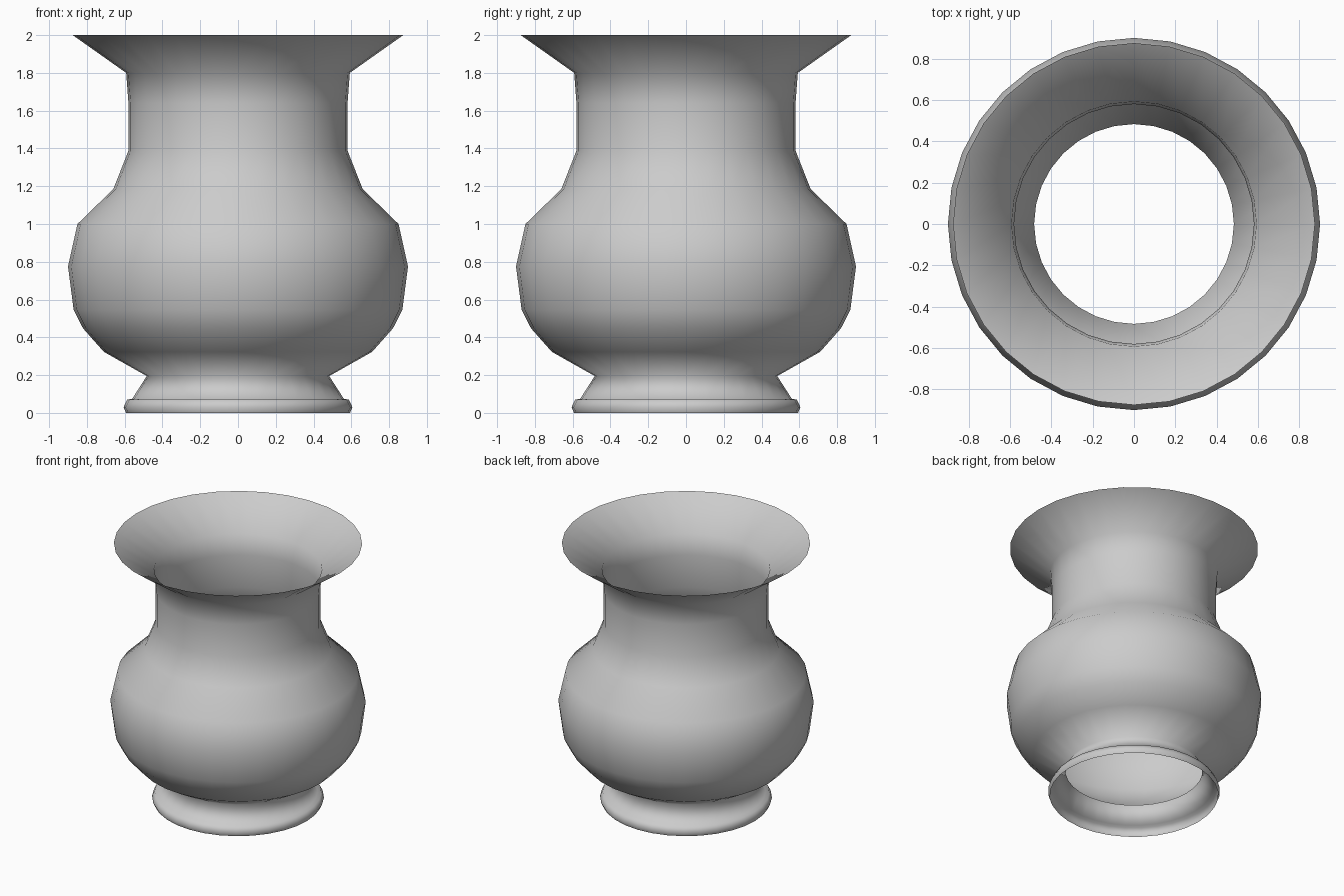
import bpy, bmesh, math

if "Cube" in bpy.data.objects:
    bpy.data.objects.remove(bpy.data.objects["Cube"])

SIDES = 32

# Vase outline (radius, height): foot bead, foot cone, body, neck, flared rim
PROFILE = [
    (0.593, 0.0), (0.606, 0.03), (0.587, 0.07), (0.56, 0.075),
    (0.483, 0.195), (0.71, 0.323), (0.82, 0.447), (0.87, 0.545),
    (0.90, 0.775), (0.85, 1.0), (0.66, 1.185), (0.58, 1.388),
    (0.58, 1.64), (0.592, 1.8), (0.875, 2.0),
]


def lathe(name, profile, sides):
    """Spin a profile around z as an open, single-walled surface."""
    bm = bmesh.new()
    rings = []
    for r, z in profile:
        rings.append([bm.verts.new((r * math.cos(2 * math.pi * i / sides),
                                    r * math.sin(2 * math.pi * i / sides), z))
                      for i in range(sides)])
    for low, high in zip(rings, rings[1:]):
        for i in range(sides):
            j = (i + 1) % sides
            face = bm.faces.new((low[i], low[j], high[j], high[i]))
            face.smooth = True
    mesh = bpy.data.meshes.new(name)
    bm.to_mesh(mesh)
    bm.free()
    obj = bpy.data.objects.new(name, mesh)
    bpy.context.collection.objects.link(obj)
    return obj


# Thin-walled vase, open at the top and bottom
lathe("vase", PROFILE, SIDES)
